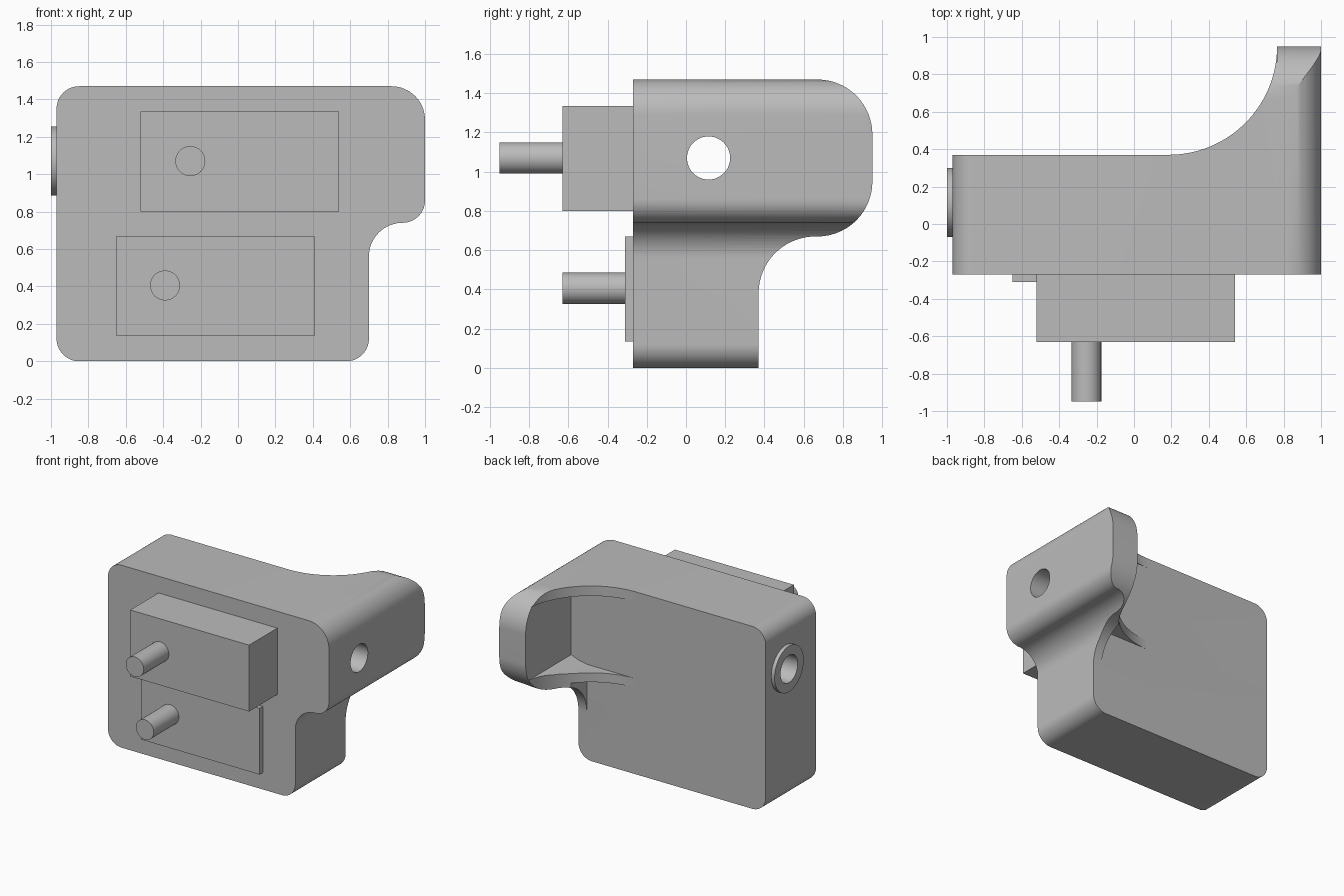
import bpy, bmesh
from math import sin, cos, radians
from mathutils import Vector

cube = bpy.data.objects.get("Cube")
if cube:
    bpy.data.objects.remove(cube, do_unlink=True)

grey = bpy.data.materials.new("plain_grey")
grey.use_nodes = True
grey.diffuse_color = (0.5, 0.5, 0.5, 1)
grey.node_tree.nodes["Principled BSDF"].inputs["Base Color"].default_value = (0.5, 0.5, 0.5, 1)


def arc(cu, cv, r, start, end, steps=16):
    """Points on a circular arc, angles in degrees."""
    angles = [radians(start + (end - start) * i / steps) for i in range(steps + 1)]
    return [(cu + r * cos(a), cv + r * sin(a)) for a in angles]


def prism(name, outline, axis, lo, hi):
    """Extrude a 2D outline along one axis."""
    place = {"x": lambda u, v, d: (d, u, v),
             "y": lambda u, v, d: (u, d, v),
             "z": lambda u, v, d: (u, v, d)}[axis]
    bm = bmesh.new()
    face = bm.faces.new([bm.verts.new(place(u, v, lo)) for u, v in outline])
    ext = bmesh.ops.extrude_face_region(bm, geom=[face])
    moved = [g for g in ext["geom"] if isinstance(g, bmesh.types.BMVert)]
    bmesh.ops.translate(bm, verts=moved, vec=Vector(place(0, 0, hi - lo)))
    bmesh.ops.recalc_face_normals(bm, faces=bm.faces)
    mesh = bpy.data.meshes.new(name)
    bm.to_mesh(mesh)
    bm.free()
    mesh.materials.append(grey)
    obj = bpy.data.objects.new(name, mesh)
    bpy.context.collection.objects.link(obj)
    return obj


def circle(u, v, r):
    return arc(u, v, r, 0, 360, 48)[:-1]


def box(u0, u1, v0, v1):
    return [(u0, v0), (u1, v0), (u1, v1), (u0, v1)]


def carve(target, cutter, operation):
    """Apply one boolean and discard the cutter."""
    mod = target.modifiers.new("carve", "BOOLEAN")
    mod.operation, mod.solver, mod.object = operation, "EXACT", cutter
    cutter.hide_render = True
    graph = bpy.context.evaluated_depsgraph_get()
    result = bpy.data.meshes.new_from_object(target.evaluated_get(graph))
    target.modifiers.clear()
    target.data = result
    bpy.data.objects.remove(cutter, do_unlink=True)


FRONT, BACK, TOP = -0.27, 0.37, 1.47
FLANGE = 0.765          # inner face of the rear flange
HOLE_Y, HOLE_Z = 0.115, 1.07

# Body: front outline trimmed by the side and top outlines
front_outline = (arc(-0.85, 0.12, 0.12, 180, 270) + arc(0.58, 0.12, 0.12, 270, 360)
                 + arc(0.88, 0.56, 0.18, 180, 90) + arc(0.88, 0.86, 0.12, 270, 360)[1:]
                 + arc(0.82, 1.29, 0.18, 0, 90) + arc(-0.85, 1.35, 0.12, 90, 180))
side_outline = ([(-0.5, -0.2), (BACK, -0.2)] + arc(0.66, 0.38, 0.29, 180, 90, 24)
                + arc(0.67, 0.95, 0.28, 270, 360, 24) + arc(0.67, 1.19, 0.28, 0, 90, 24)
                + [(0.67, 1.7), (-0.5, 1.7)])
top_outline = ([(-1.5, -0.5), (-1.5, BACK)] + arc(0.185, 0.95, 0.58, 270, 360, 32)
               + [(FLANGE, 1.3), (1.3, 1.3), (1.3, -0.5)])
body = prism("body", front_outline, "y", FRONT, 1.1)
carve(body, prism("side_trim", side_outline, "x", -1.4, 1.2), "INTERSECT")
carve(body, prism("top_trim", top_outline, "z", -0.1, 1.6), "INTERSECT")

# Rear pockets leave thin ribs that brace the flange
upper_pocket = ([(-1.2, 1.39), (-1.2, 0.77), (0.62, 0.77)]
                + [(0.70, 0.785), (FLANGE, 0.81), (FLANGE, 1.39)])
carve(body, prism("upper_pocket", upper_pocket, "y", BACK, 1.2), "DIFFERENCE")
carve(body, prism("lower_pocket", box(-1.2, 0.625, -0.1, 0.695), "y", BACK, 1.2), "DIFFERENCE")

# Raised ring on the right side, and the bore through everything
ring = prism("side_ring", circle(HOLE_Y, HOLE_Z, 0.185), "x", -1.0, -0.95)
for part in (body, ring):
    carve(part, prism("bore", circle(HOLE_Y, HOLE_Z, 0.11), "x", -1.3, 1.3), "DIFFERENCE")

# Front blocks with their pins
parts = [
    body, ring,
    prism("upper_block", box(-0.52, 0.54, 0.80, 1.335), "y", -0.63, FRONT),
    prism("lower_plate", box(-0.65, 0.41, 0.135, 0.67), "y", -0.31, FRONT),
    prism("upper_pin", circle(-0.255, 1.07, 0.08), "y", -0.95, -0.63),
    prism("lower_pin", circle(-0.39, 0.405, 0.08), "y", -0.63, -0.31),
]

# Smooth the round faces, keep the edges sharp
bpy.ops.object.select_all(action="DESELECT")
for part in parts:
    part.select_set(True)
bpy.context.view_layer.objects.active = body
bpy.ops.object.shade_smooth_by_angle(angle=radians(25))
